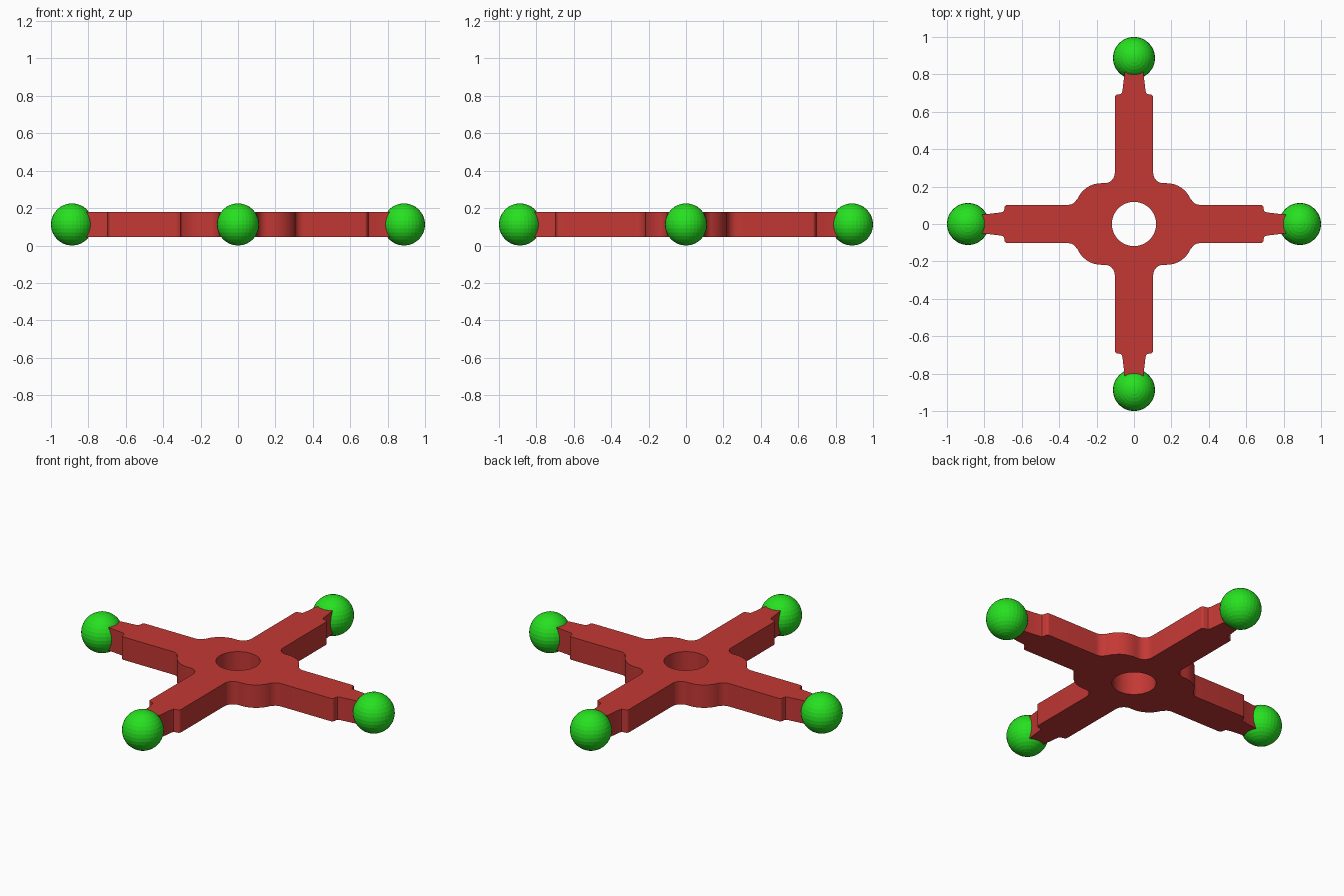
import bpy, bmesh
from math import sin, cos, pi, radians

if "Cube" in bpy.data.objects:
    bpy.data.objects.remove(bpy.data.objects["Cube"])

Z0, Z1 = 0.045, 0.18      # plate bottom and top
R, D = 0.1125, 0.8875     # ball radius and distance from centre


def material(name, color):
    m = bpy.data.materials.new(name)
    m.diffuse_color = color
    m.use_nodes = True
    m.node_tree.nodes["Principled BSDF"].inputs["Base Color"].default_value = m.diffuse_color
    return m


def arc(cx, cy, r, a0, a1, n):
    return [(cx + r * cos(radians(a0 + (a1 - a0) * i / n)),
             cy + r * sin(radians(a0 + (a1 - a0) * i / n))) for i in range(n + 1)]


red = material("red", (0.55, 0.04, 0.035, 1))
green = material("green", (0.02, 0.75, 0.015, 1))

# Plate outline, first quadrant: side arm tip, rounded hub lobe, long arm tip
W = 0.1025
quad = [(0.86, 0.046), (0.81, 0.05), (0.71, 0.062)]
quad += [(0.698, 0.067), (0.694, 0.075)]
quad += arc(0.677, W - 0.015, 0.015, 0, 90, 4)
quad += arc(0.352, W + 0.05, 0.05, 270, 205, 6)
quad += arc(0.175, 0.08, 0.138, 20, 90, 10)
quad += arc(W + 0.055, 0.273, 0.055, 270, 180, 8)
quad += arc(W - 0.015, 0.677, 0.015, 0, 90, 4)
quad += [(0.075, 0.694), (0.067, 0.698), (0.062, 0.71), (0.05, 0.81), (0.046, 0.86)]

# Mirror the quadrant around both axes
outline = list(quad)
outline += [(-x, y) for x, y in reversed(quad)]
outline += [(-x, -y) for x, y in quad]
outline += [(x, -y) for x, y in reversed(quad)]

# Cross plate with a round centre hole, made as a filled curve
curve = bpy.data.curves.new("cross_plate", 'CURVE')
curve.dimensions = '2D'
curve.fill_mode = 'BOTH'
curve.extrude = (Z1 - Z0) / 2
for pts in (outline, arc(0, 0, 0.1185, 0, 352.5, 47)):
    s = curve.splines.new('POLY')
    s.points.add(len(pts) - 1)
    for p, (x, y) in zip(s.points, pts):
        p.co = (x, y, 0, 1)
    s.use_cyclic_u = True
plate = bpy.data.objects.new("cross_plate", curve)
bpy.context.collection.objects.link(plate)
plate.location.z = (Z0 + Z1) / 2
bpy.ops.object.select_all(action='DESELECT')
plate.select_set(True)
bpy.context.view_layer.objects.active = plate
bpy.ops.object.convert(target='MESH')
plate = bpy.context.object
bm = bmesh.new()
bm.from_mesh(plate.data)
bmesh.ops.remove_doubles(bm, verts=bm.verts, dist=1e-5)
bmesh.ops.recalc_face_normals(bm, faces=bm.faces)
bm.to_mesh(plate.data)
bm.free()
plate.data.materials.clear()
plate.data.materials.append(red)
bpy.ops.object.shade_smooth_by_angle(angle=radians(30))

# Ball at the end of each arm
for name, a in (("right", 0), ("back", 1), ("left", 2), ("front", 3)):
    bpy.ops.mesh.primitive_uv_sphere_add(
        segments=32, ring_count=16, radius=R,
        location=(D * cos(a * pi / 2), D * sin(a * pi / 2), R))
    ball = bpy.context.object
    ball.name = name + "_ball"
    ball.data.materials.append(green)
